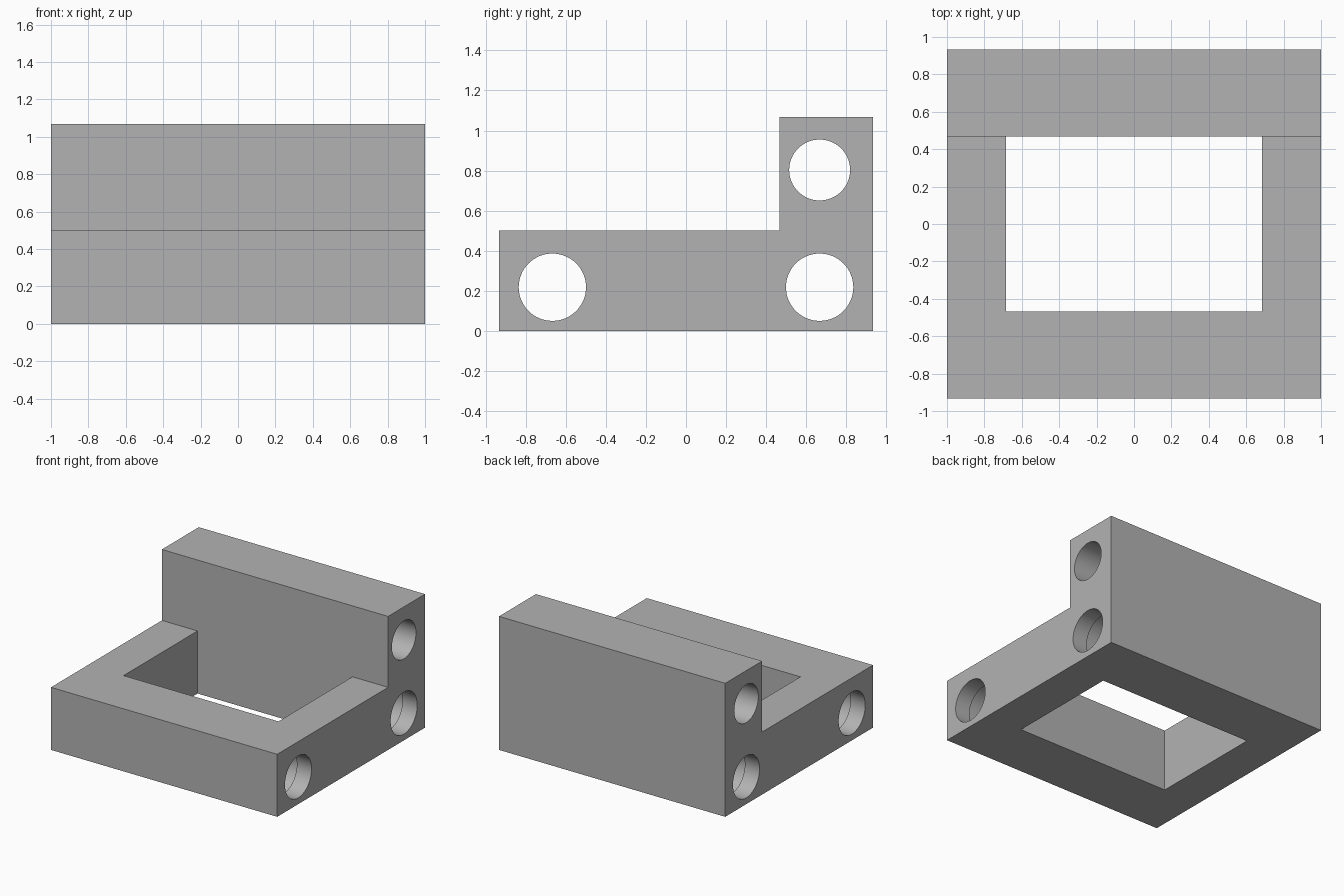
import bpy, math

cube = bpy.data.objects.get("Cube")
if cube:
    bpy.data.objects.remove(cube)

# Single plain grey
grey = bpy.data.materials.new("plain grey")
grey.use_nodes = True
colour = (0.45, 0.45, 0.45, 1)
grey.diffuse_color = colour
grey.node_tree.nodes["Principled BSDF"].inputs["Base Color"].default_value = colour

HALF_Y, WALL_Y = 0.933, 0.467


def cut(target, cutter):
    cutter.hide_render = True
    mod = target.modifiers.new("cut", "BOOLEAN")
    mod.operation, mod.solver, mod.object = "DIFFERENCE", "EXACT", cutter
    bpy.context.view_layer.objects.active = target
    bpy.ops.object.modifier_apply(modifier=mod.name)
    bpy.data.objects.remove(cutter)


def bore(target, y, z, radius, length):
    bpy.ops.mesh.primitive_cylinder_add(
        vertices=64, radius=radius, depth=length,
        location=(0, y, z), rotation=(0, math.pi / 2, 0))
    cut(target, bpy.context.object)


# L-shaped side profile swept across the full width
profile = [(-HALF_Y, 0), (HALF_Y, 0), (HALF_Y, 1.067),
           (WALL_Y, 1.067), (WALL_Y, 0.5), (-HALF_Y, 0.5)]
n = len(profile)
verts = [(x, y, z) for x in (-1, 1) for y, z in profile]
faces = [tuple(reversed(range(n))), tuple(range(n, 2 * n))]
faces += [(i, (i + 1) % n, n + (i + 1) % n, n + i) for i in range(n)]
mesh = bpy.data.meshes.new("bracket_frame")
mesh.from_pydata(verts, [], faces)
mesh.materials.append(grey)
frame = bpy.data.objects.new("bracket_frame", mesh)
bpy.context.collection.objects.link(frame)

# Rectangular opening through the base
bpy.ops.mesh.primitive_cube_add(size=1)
opening = bpy.context.object
opening.scale = (1.37, 2 * WALL_Y, 1.0)
cut(frame, opening)

# Lower bores, slightly relieved behind an end lip
for y in (-0.667, 0.667):
    bore(frame, y, 0.218, 0.168, 2.2)
    bore(frame, y, 0.218, 0.178, 1.74)

# Upper bore through the back wall
bore(frame, 0.667, 0.803, 0.152, 2.2)

# Smooth bores with crisp edges
bpy.ops.object.select_all(action="DESELECT")
frame.select_set(True)
bpy.context.view_layer.objects.active = frame
bpy.ops.object.shade_smooth_by_angle(angle=math.radians(30))
